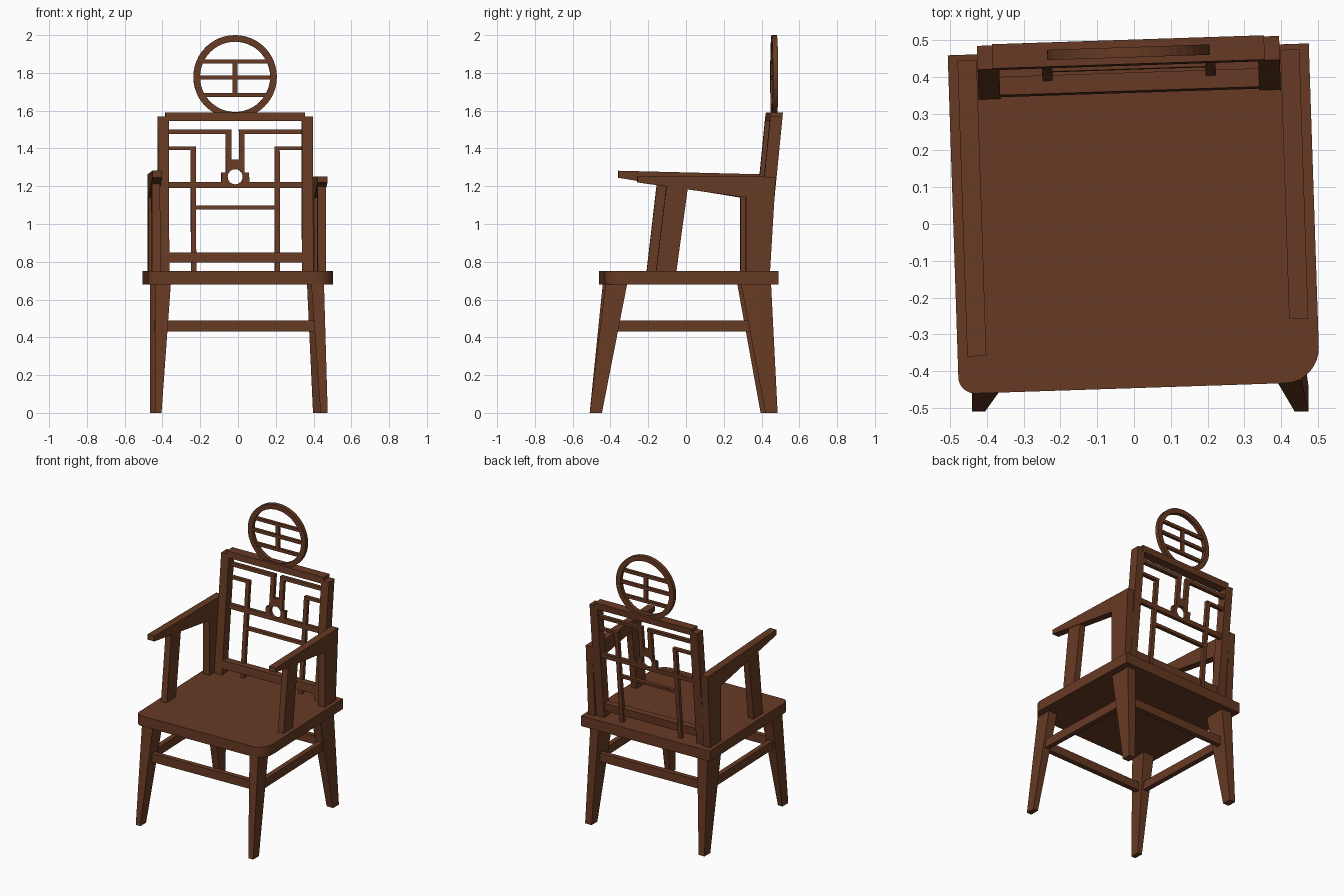
import bpy, bmesh, math

if "Cube" in bpy.data.objects:
    bpy.data.objects.remove(bpy.data.objects["Cube"])

TURN = 0.033          # the chair is turned slightly about z
wood = bpy.data.materials.new("dark reddish wood")
wood.diffuse_color = (0.135, 0.042, 0.017, 1)
wood.use_nodes = True
wood.node_tree.nodes["Principled BSDF"].inputs["Base Color"].default_value = wood.diffuse_color


def make(name, verts, faces, turned=True):
    bm = bmesh.new()
    vs = [bm.verts.new(v) for v in verts]
    for f in faces:
        bm.faces.new([vs[i] for i in f])
    bmesh.ops.recalc_face_normals(bm, faces=bm.faces)
    me = bpy.data.meshes.new(name)
    bm.to_mesh(me)
    bm.free()
    me.materials.append(wood)
    ob = bpy.data.objects.new(name, me)
    bpy.context.collection.objects.link(ob)
    if turned:
        ob.rotation_euler.z = TURN
    return ob


def loft(name, a, b, turned=True):
    """Solid between two matching outlines."""
    n = len(a)
    sides = [(i, (i + 1) % n, n + (i + 1) % n, n + i) for i in range(n)]
    return make(name, a + b, sides + [tuple(range(n)), tuple(range(n, 2 * n))], turned)


def rect(x0, x1, y0, y1, z):
    return [(x0, y0, z), (x1, y0, z), (x1, y1, z), (x0, y1, z)]


def box(name, x0, x1, y0, y1, z0, z1):
    return loft(name, rect(x0, x1, y0, y1, z0), rect(x0, x1, y0, y1, z1))


def back_y(z):
    """Front plane of the leaning backrest."""
    return 0.352 + 0.099 * (z - 0.75)


def back_bar(name, x0, x1, z0, z1, d0=0.035, d1=0.06):
    a, b = back_y(z0), back_y(z1)
    return loft(name, rect(x0, x1, a + d0, a + d1, z0), rect(x0, x1, b + d0, b + d1, z1))


def ring(name, inner, outer, angles, y_of, depth, cz):
    """Flat plate in xz with a round hole; outer is a radius function of the angle."""
    n, verts, faces = len(angles), [], []
    for dy in (0, depth):
        for fn in (inner, outer):
            for t in angles:
                z = cz + fn(t) * math.sin(t)
                verts.append((fn(t) * math.cos(t), y_of(z) + dy, z))
    for i in range(n):
        j = (i + 1) % n
        for p, q in ((0, 1), (1, 3), (3, 2), (2, 0)):
            faces.append((p * n + i, p * n + j, q * n + j, q * n + i))
    return make(name, verts, faces)


# seat with rounded front corners
outline = [(0.491, 0.475), (-0.491, 0.475)]
for cx, r, start in ((-0.491 + 0.045, 0.045, math.pi), (0.491 - 0.095, 0.095, 1.5 * math.pi)):
    for k in range(9):
        t = start + k * math.pi / 16
        outline.append((cx + r * math.cos(t), -0.446 + r + r * math.sin(t)))
loft("seat", [(x, y, 0.68) for x, y in outline], [(x, y, 0.752) for x, y in outline])

# splayed, tapered legs: foot outline, then top outline
legs = {
    "front_leg_left": ((-0.44, -0.405, -0.51, -0.445), (-0.44, -0.355, -0.44, -0.325)),
    "front_leg_right": ((0.437, 0.475, -0.51, -0.445), (0.387, 0.455, -0.425, -0.31)),
    "back_leg_left": ((-0.466, -0.42, 0.395, 0.46), (-0.466, -0.385, 0.27, 0.425)),
    "back_leg_right": ((0.397, 0.447, 0.42, 0.485), (0.365, 0.43, 0.29, 0.45)),
}
for name, (foot, top) in legs.items():
    loft(name, rect(*foot, 0), rect(*top, 0.69), False)

# stretchers between the legs
box("front_stretcher", -0.41, 0.41, -0.415, -0.38, 0.43, 0.49)
box("back_stretcher", -0.41, 0.41, 0.375, 0.41, 0.43, 0.49)
for s, side in ((-1, "left"), (1, "right")):
    x = sorted((s * 0.40, s * 0.435))
    box("side_stretcher_" + side, x[0], x[1], -0.385, 0.36, 0.43, 0.49)

# armrests with rear uprights, and raked front posts
arms = (("left", -1, -0.345, 1.282, 1.262, 1.245, -0.195, -0.14),
        ("right", 1, -0.272, 1.252, 1.25, 1.22, -0.175, -0.117))
for side, s, tip, z_tip, z_back, z_under, p0, p1 in arms:
    prof = [(tip, z_under), (tip, z_tip), (0.46, z_back), (0.43, 0.75), (0.302, 0.75), (0.302, 1.14)]
    loft("armrest_" + side, [(s * 0.413, y, z) for y, z in prof],
         [(s * 0.465, y, z) for y, z in prof])
    post = [(p0, 0.74), (p0 + 0.108, 0.74), (p1 + 0.112, 1.195), (p1, 1.215)]
    loft("arm_post_" + side, [(s * 0.417, y, z) for y, z in post],
         [(s * 0.461, y, z) for y, z in post])

# backrest frame
back_bar("back_top_rail", -0.37, 0.37, 1.545, 1.59, 0, 0.066)
back_bar("back_bottom_rail", -0.36, 0.36, 0.795, 0.85, 0, 0.05)
back_bar("back_middle_rail_left", -0.36, -0.07, 1.19, 1.222)
back_bar("back_middle_rail_right", 0.07, 0.36, 1.19, 1.222)
back_bar("back_lower_bar", -0.22, 0.22, 1.078, 1.098)

# mirrored posts and lattice
for s, side in ((-1, "left"), (1, "right")):
    def pair(name, a, b, *rest):
        x = sorted((s * a, s * b))
        back_bar(name + "_" + side, x[0], x[1], *rest)
    pair("back_post", 0.352, 0.411, 0.74, 1.568, 0, 0.065)
    pair("lattice_upright", 0.208, 0.236, 0.74, 1.41)
    pair("lattice_short_bar", 0.23, 0.36, 1.392, 1.41)
    pair("lattice_top_bar", 0.02, 0.36, 1.477, 1.5)
    pair("lattice_hanger", 0.02, 0.05, 1.33, 1.48)


# stepped centre block with a round hole
def block(t):
    c, s = math.cos(t), math.sin(t)
    best = 0
    for hx, up in ((0.074, 0.022), (0.05, 0.092)):
        rx = hx / abs(c) if abs(c) > 1e-6 else 9
        rz = (up if s > 0 else 0.06) / abs(s) if abs(s) > 1e-6 else 9
        best = max(best, min(rx, rz))
    return best


corners = [math.atan2(z, x * k) % math.tau for k in (-1, 1)
           for x, z in ((0.074, 0.022), (0.05, 0.022), (0.05, 0.092), (0.074, -0.06))]
angles = sorted([i * math.tau / 32 for i in range(32)] + corners)
ring("back_centre_block", lambda t: 0.04, block, angles, lambda z: back_y(z) + 0.035, 0.025, 1.25)

# round headpiece with bars
circle = [i * math.tau / 48 for i in range(48)]
ring("headpiece_ring", lambda t: 0.186, lambda t: 0.221, circle, lambda z: 0.453, 0.028, 1.779)
for i, (z, w) in enumerate(((1.86, 0.18), (1.776, 0.195), (1.683, 0.17))):
    box(f"headpiece_bar_{i + 1}", -w, w, 0.457, 0.477, z - 0.011, z + 0.011)
box("headpiece_upright", -0.013, 0.013, 0.458, 0.476, 1.683, 1.86)
